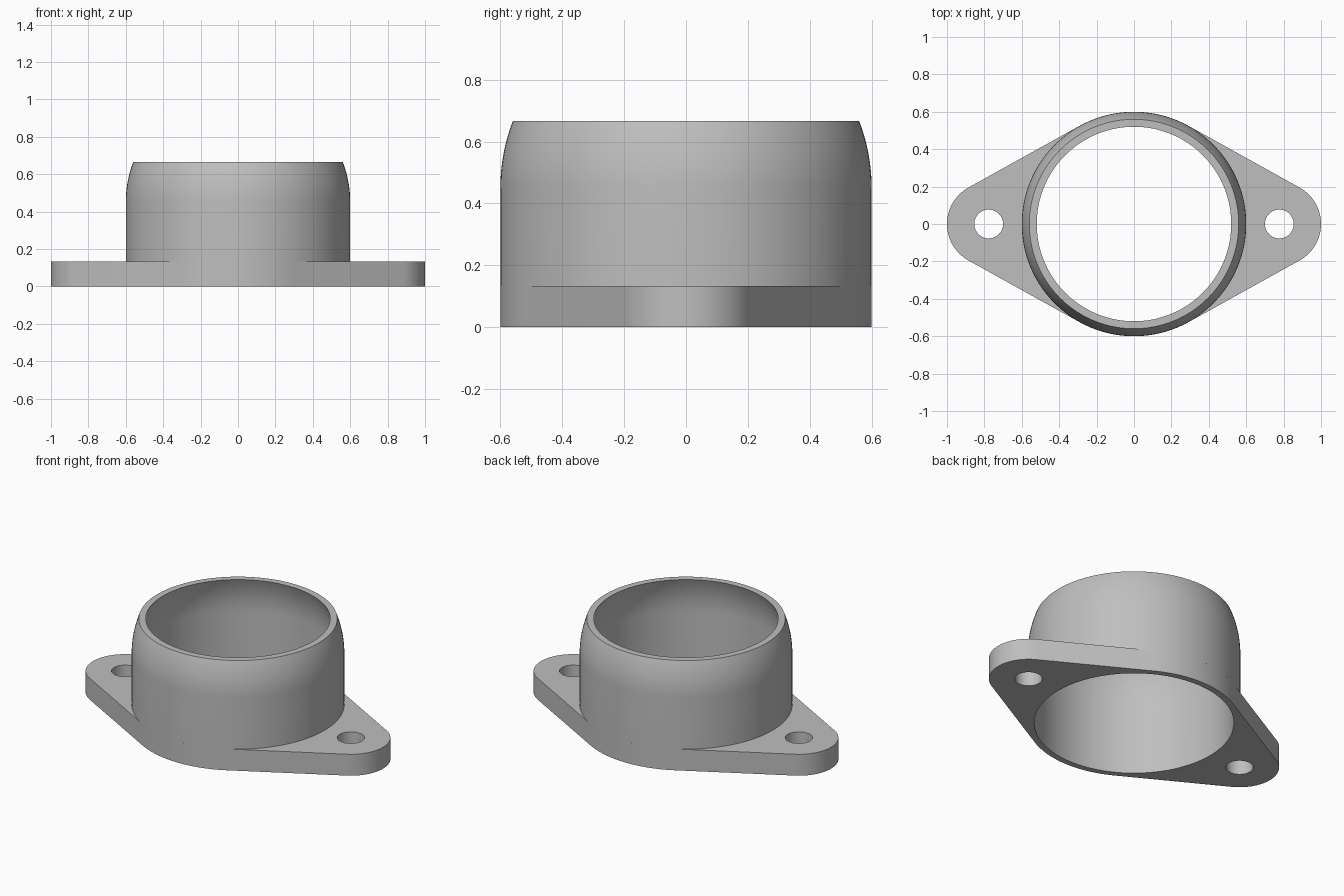
import bpy, bmesh
from math import sin, cos, pi, sqrt, asin

cube = bpy.data.objects.get("Cube")
if cube:
    bpy.data.objects.remove(cube)

PLATE_H, TOP_Z, DOME_Z = 0.133, 0.666, 0.45
OUTER_R, BORE_R = 0.6, 0.563
EAR_X, EAR_R, HOLE_R = 0.777, 0.223, 0.077
SEGS = 128

grey = bpy.data.materials.new("plain grey")
grey.use_nodes = True
colour = (0.52, 0.52, 0.52, 1)
grey.diffuse_color = colour
grey.node_tree.nodes["Principled BSDF"].inputs["Base Color"].default_value = colour


def arc(cx, r, start, end, n):
    """Points along an arc centred on the x axis."""
    angles = [start + (end - start) * i / n for i in range(n + 1)]
    return [(cx + r * cos(a), r * sin(a)) for a in angles]


def finish(bm, name):
    bmesh.ops.recalc_face_normals(bm, faces=bm.faces)
    mesh = bpy.data.meshes.new(name)
    bm.to_mesh(mesh)
    bm.free()
    mesh.materials.append(grey)
    obj = bpy.data.objects.new(name, mesh)
    bpy.context.collection.objects.link(obj)
    bpy.ops.object.select_all(action='DESELECT')
    obj.select_set(True)
    bpy.context.view_layer.objects.active = obj
    bpy.ops.object.shade_smooth_by_angle(angle=pi / 6)
    return obj


# Flange: rounded ears joined to the collar circle by tangent lines
t = pi / 2 - asin((OUTER_R - EAR_R) / EAR_X)
outline = (arc(EAR_X, EAR_R, -t, t, 32)
           + arc(0, OUTER_R, t, pi - t, 40)
           + arc(-EAR_X, EAR_R, pi - t, pi + t, 32)
           + arc(0, OUTER_R, pi + t, 2 * pi - t, 40))
loops = [outline, arc(0, BORE_R, 0, 2 * pi, SEGS)[:-1]]
loops += [arc(s * EAR_X, HOLE_R, 0, 2 * pi, 40)[:-1] for s in (-1, 1)]

bm = bmesh.new()
edges = []
for loop in loops:
    verts = [bm.verts.new((x, y, 0)) for x, y in loop]
    edges += [bm.edges.new((verts[i - 1], v)) for i, v in enumerate(verts)]
bmesh.ops.triangle_fill(bm, edges=edges, use_beauty=True)
top = bmesh.ops.extrude_face_region(bm, geom=bm.faces[:])["geom"]
bmesh.ops.translate(bm, vec=(0, 0, PLATE_H),
                    verts=[g for g in top if isinstance(g, bmesh.types.BMVert)])
finish(bm, "mounting_flange")


# Collar: straight wall that turns into a spherical shoulder
def wall(radius, steps=12):
    rise = TOP_Z - DOME_Z
    curve = [rise * i / steps for i in range(steps + 1)]
    return [(radius, PLATE_H)] + [(sqrt(radius ** 2 - h * h), DOME_Z + h) for h in curve]


profile = wall(OUTER_R) + wall(BORE_R)[::-1]
bm = bmesh.new()
rings = [[bm.verts.new((x, y, z)) for x, y in arc(0, r, 0, 2 * pi, SEGS)[:-1]]
         for r, z in profile]
for low, high in zip(rings, rings[1:]):
    for i in range(SEGS):
        bm.faces.new((low[i - 1], low[i], high[i], high[i - 1]))
finish(bm, "collar")
